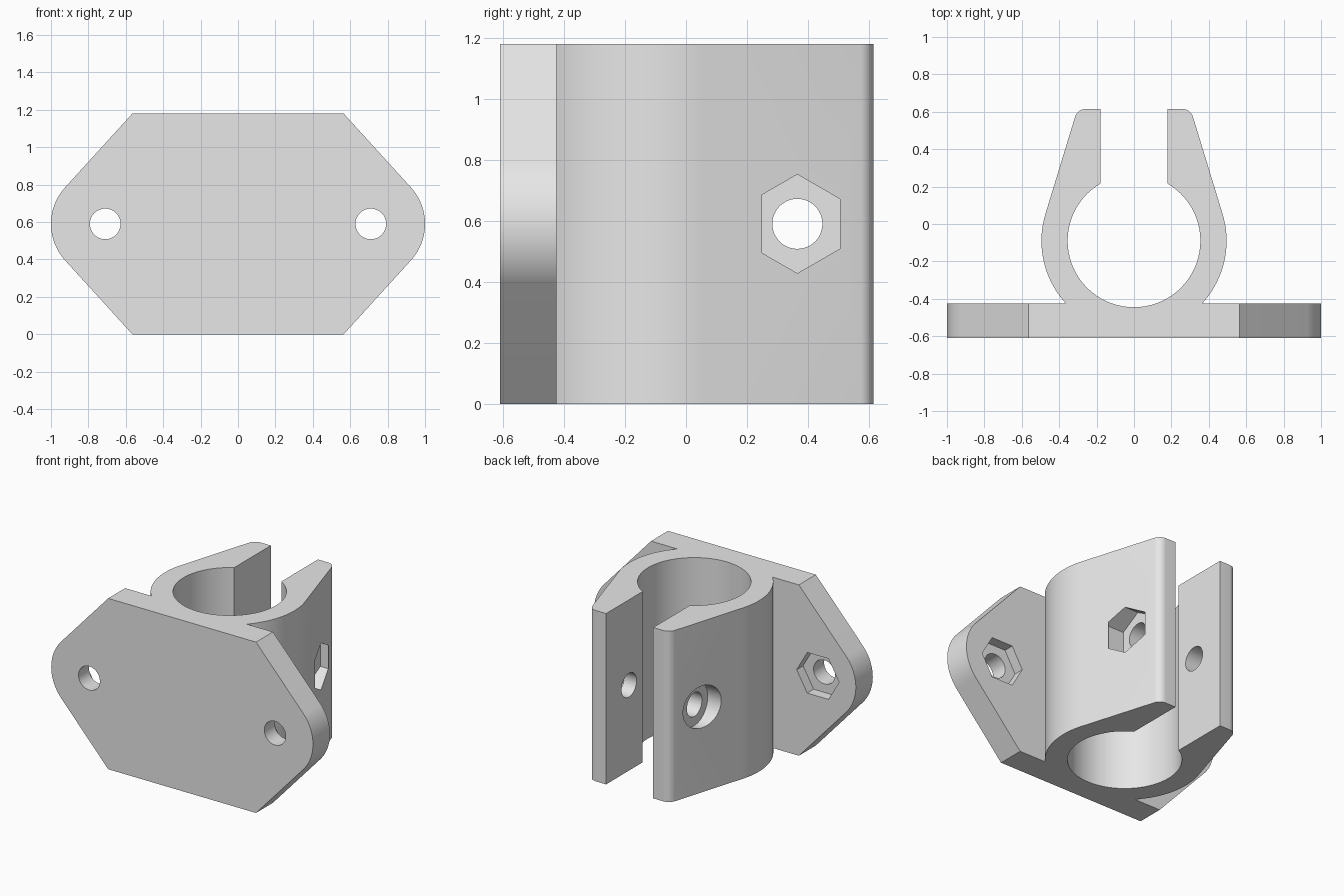
import bpy, bmesh
from math import sin, cos, radians, sqrt, acos, atan2, pi

cube = bpy.data.objects.get("Cube")
if cube:
    bpy.data.objects.remove(cube, do_unlink=True)

HEIGHT = 1.18
MID = HEIGHT / 2
BACK, FRONT = -0.425, -0.61      # plate faces
RING_Y, OUTER, BORE = -0.09, 0.495, 0.355
BOLT_X, BOLT_Y, HOLE = 0.71, 0.365, 0.082

grey = bpy.data.materials.new("plain_grey")
grey.use_nodes = True
grey.diffuse_color = (0.8, 0.8, 0.8, 1)
grey.node_tree.nodes["Principled BSDF"].inputs["Base Color"].default_value = (0.8, 0.8, 0.8, 1)


def arc(cx, cy, r, start, end, steps):
    """Points along an arc, angles in radians."""
    angles = [start + (end - start) * i / steps for i in range(steps + 1)]
    return [(cx + r * cos(a), cy + r * sin(a)) for a in angles]


def circle(cx, cy, r, sides=48, turn=0):
    return arc(cx, cy, r, turn, turn + 2 * pi, sides)[:-1]


def prism(name, outline, low, high, axis):
    """Extrude a 2D outline along the x, y or z axis."""
    place = {"x": lambda u, v, w: (w, u, v),
             "y": lambda u, v, w: (u, w, v),
             "z": lambda u, v, w: (u, v, w)}[axis]
    bm = bmesh.new()
    rings = [[bm.verts.new(place(u, v, w)) for u, v in outline] for w in (low, high)]
    n = len(outline)
    for ring in rings:
        bm.faces.new(ring)
    for i in range(n):
        j = (i + 1) % n
        bm.faces.new((rings[0][i], rings[0][j], rings[1][j], rings[1][i]))
    bmesh.ops.recalc_face_normals(bm, faces=bm.faces)
    mesh = bpy.data.meshes.new(name)
    bm.to_mesh(mesh)
    bm.free()
    mesh.materials.append(grey)
    obj = bpy.data.objects.new(name, mesh)
    bpy.context.collection.objects.link(obj)
    return obj


def combine(target, other, operation):
    """Boolean the other object into the target and remove it."""
    mod = target.modifiers.new(operation, "BOOLEAN")
    mod.operation, mod.solver, mod.object = operation, "EXACT", other
    bpy.context.view_layer.objects.active = target
    bpy.ops.object.modifier_apply(modifier=mod.name)
    bpy.data.objects.remove(other, do_unlink=True)


def tangent_angle(cx, cy, r, px, py, side):
    """Angle on a circle where the line from an outside point touches it."""
    dx, dy = px - cx, py - cy
    return atan2(dy, dx) + side * acos(r / sqrt(dx * dx + dy * dy))


# Mounting plate: straight top and bottom, sloped corners, rounded ends
end_r, corner_x = 1 - BOLT_X, 0.565
touch = tangent_angle(BOLT_X, MID, end_r, corner_x, HEIGHT, -1)
half = [(corner_x, 0)] + arc(BOLT_X, MID, end_r, -touch, touch, 24) + [(corner_x, HEIGHT)]
bracket = prism("clamp_bracket", half + [(-x, z) for x, z in reversed(half)], FRONT, BACK, "y")

# Clamp body: round barrel tapering into two ears with rounded tips
tip_r, tip_x, tip_y = 0.06, 0.258, 0.555
dist = sqrt(tip_x ** 2 + (tip_y - RING_Y) ** 2)
lean = atan2(tip_y - RING_Y, tip_x) - acos((OUTER - tip_r) / dist)
half = (arc(0, RING_Y, OUTER, radians(-56), lean, 30)
        + arc(tip_x, tip_y, tip_r, lean, pi / 2, 8))
clamp = prism("clamp_body", half + [(-x, y) for x, y in reversed(half)], 0, HEIGHT, "z")
combine(bracket, clamp, "UNION")

# Tube bore and the slot between the ears
cutters = [
    prism("bore_cutter", circle(0, RING_Y, BORE, 72), -0.1, HEIGHT + 0.1, "z"),
    prism("slot_cutter", [(-0.18, 0), (0.18, 0), (0.18, 0.8), (-0.18, 0.8)],
          -0.1, HEIGHT + 0.1, "z"),
]

# Plate screw holes with hexagonal nut recesses on the back
for side in (-1, 1):
    x = side * BOLT_X
    cutters.append(prism("plate_hole_cutter", circle(x, MID, HOLE), -0.8, -0.3, "y"))
    cutters.append(prism("plate_nut_cutter", circle(x, MID, 0.162, 6), BACK - 0.07, BACK + 0.05, "y"))

# Clamp bolt hole, hexagonal nut pocket on the left, round head pocket on the right
cutters += [
    prism("bolt_hole_cutter", circle(BOLT_Y, MID, HOLE), -0.7, 0.7, "x"),
    prism("nut_pocket_cutter", circle(BOLT_Y, MID, 0.162, 6, pi / 2), 0.275, 0.414, "x"),
    prism("head_pocket_cutter", circle(BOLT_Y, MID, 0.145), -0.6, -0.32, "x"),
]
for cutter in cutters:
    combine(bracket, cutter, "DIFFERENCE")

# Smooth curved walls, crisp edges
bpy.ops.object.select_all(action="DESELECT")
bracket.select_set(True)
bpy.context.view_layer.objects.active = bracket
bpy.ops.object.shade_smooth_by_angle(angle=radians(20))
